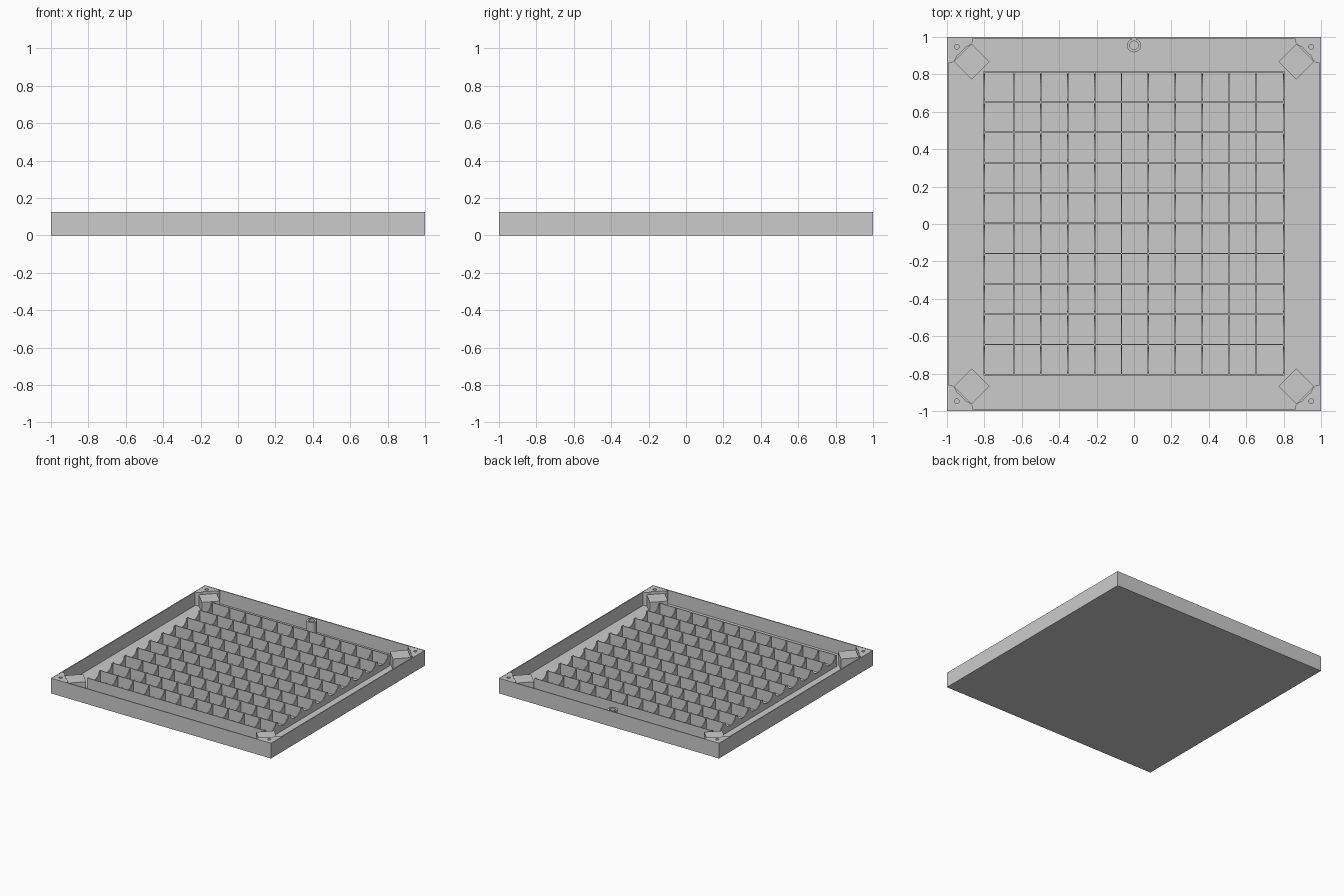
import bpy, bmesh, math
from mathutils import Matrix, Vector

if "Cube" in bpy.data.objects:
    bpy.data.objects.remove(bpy.data.objects["Cube"])

H = 0.125        # tray height
FLOOR = 0.014    # floor thickness
RIM = 0.012      # rim wall thickness
GRID_TOP = 0.106
T = 0.007        # divider thickness

grey = bpy.data.materials.new("light_grey")
grey.diffuse_color = (0.6, 0.6, 0.6, 1)
grey.use_nodes = True
grey.node_tree.nodes["Principled BSDF"].inputs["Base Color"].default_value = grey.diffuse_color


def finish(name, bm):
    bmesh.ops.recalc_face_normals(bm, faces=bm.faces)
    me = bpy.data.meshes.new(name)
    bm.to_mesh(me)
    bm.free()
    me.materials.append(grey)
    ob = bpy.data.objects.new(name, me)
    bpy.context.collection.objects.link(ob)
    return ob


def add_prism(bm, pts, vec):
    """Extrude a closed 3D outline along vec."""
    face = bm.faces.new([bm.verts.new(p) for p in pts])
    ext = bmesh.ops.extrude_face_region(bm, geom=[face], use_keep_orig=True)
    moved = [g for g in ext["geom"] if isinstance(g, bmesh.types.BMVert)]
    bmesh.ops.translate(bm, verts=moved, vec=Vector(vec))


def add_box(bm, x0, x1, y0, y1, z0, z1):
    add_prism(bm, [(x0, y0, z0), (x1, y0, z0), (x1, y1, z0), (x0, y1, z0)], (0, 0, z1 - z0))


def circle(x, y, r, z, n=24):
    return [(x + r * math.cos(2 * math.pi * i / n), y + r * math.sin(2 * math.pi * i / n), z)
            for i in range(n)]


def cut(ob, cutter):
    mod = ob.modifiers.new("cut", 'BOOLEAN')
    mod.operation = 'DIFFERENCE'
    mod.solver = 'EXACT'
    mod.object = cutter
    cutter.hide_render = True
    cutter.hide_viewport = True


# Tray: solid block with an inset, sunk top
bm = bmesh.new()
add_box(bm, -1, 1, -1, 1, 0, H)
bm.normal_update()
top = max(bm.faces, key=lambda f: f.calc_center_median().z)
bmesh.ops.inset_region(bm, faces=[top], thickness=RIM)
ext = bmesh.ops.extrude_face_region(bm, geom=[top])
bmesh.ops.translate(bm, verts=[g for g in ext["geom"] if isinstance(g, bmesh.types.BMVert)],
                    vec=(0, 0, FLOOR - H))
if top.is_valid:
    bmesh.ops.delete(bm, geom=[top], context='FACES_ONLY')
finish("tray", bm)

# Grid positions: 11 columns (outer two slightly wider) by 10 rows
xs = [-0.801] + [-0.642 + 0.1438 * i for i in range(10)] + [0.801]
ys = [-0.806 + 0.162 * i for i in range(11)]

# Straight dividers running left to right
bm = bmesh.new()
for y in ys:
    add_box(bm, xs[0] - T / 2, xs[-1] + T / 2, y - T / 2, y + T / 2, FLOOR - 0.002, GRID_TOP)
finish("row_dividers", bm)

# Dividers running front to back, with a rounded dip in every cell
bm = bmesh.new()
SEG, DIP, HALF = 10, 0.05, 0.068
for x in xs:
    prof = [(ys[0], GRID_TOP)]
    for a, b in zip(ys, ys[1:]):
        for i in range(SEG + 1):
            t = math.pi * i / SEG
            prof.append(((a + b) / 2 - HALF * math.cos(t), GRID_TOP - DIP * math.sin(t)))
    prof += [(ys[-1], GRID_TOP), (ys[-1], FLOOR - 0.002), (ys[0], FLOOR - 0.002)]
    add_prism(bm, [(x - T / 2, y, z) for y, z in prof], (T, 0, 0))
finish("column_dividers", bm)

# Corner screw bosses blended into the rim, with square blocks set diagonally
half = [(0.14, 0.01), (0.135, 0.03), (0.12, 0.044), (0.1, 0.054), (0.09, 0.066), (0.079, 0.079)]
outline = [(0.005, 0.005), (0.14, 0.005)] + half + [(v, u) for u, v in half[-2::-1]] + [(0.005, 0.14)]
bosses, blocks, holes = bmesh.new(), bmesh.new(), bmesh.new()
for sx in (-1, 1):
    for sy in (-1, 1):
        add_prism(bosses, [(sx * (1 - u), sy * (1 - v), FLOOR - 0.002) for u, v in outline],
                  (0, 0, H - 0.001 - FLOOR + 0.002))
        add_prism(holes, circle(sx * 0.948, sy * 0.948, 0.013, 0.04), (0, 0, 0.2))
        c, d = 0.868, 0.096
        add_prism(blocks, [(sx * c + d, sy * c, FLOOR - 0.002), (sx * c, sy * c + d, FLOOR - 0.002),
                           (sx * c - d, sy * c, FLOOR - 0.002), (sx * c, sy * c - d, FLOOR - 0.002)],
                  (0, 0, 0.108 - FLOOR))
boss_ob = finish("corner_bosses", bosses)
finish("corner_blocks", blocks)
cut(boss_ob, finish("screw_hole_cutter", holes))

# Hanging socket in the middle of the back rim
bm = bmesh.new()
add_prism(bm, circle(0, 0.955, 0.037, FLOOR - 0.002, 32), (0, 0, H - 0.003 - FLOOR))
socket = finish("hanging_socket", bm)
bm = bmesh.new()
add_prism(bm, circle(0, 0.955, 0.023, 0.03, 32), (0, 0, 0.2))
cut(socket, finish("socket_hole_cutter", bm))
